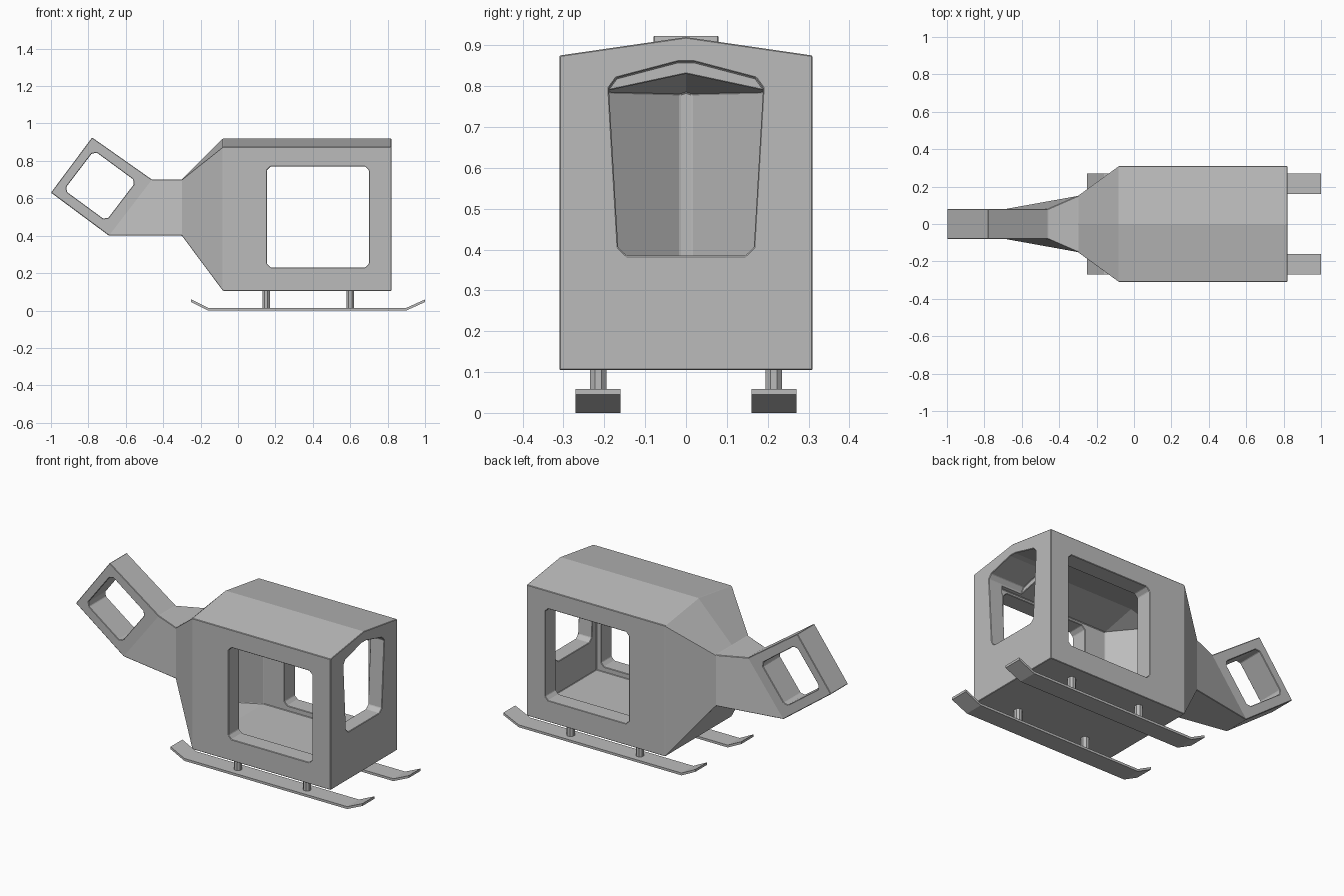
import bpy
import bmesh
import math

cube = bpy.data.objects.get("Cube")
if cube:
    bpy.data.objects.remove(cube)

grey = bpy.data.materials.new("light grey plastic")
grey.use_nodes = True
grey.diffuse_color = (0.5, 0.5, 0.5, 1)
for node in grey.node_tree.nodes:
    if node.type == 'BSDF_PRINCIPLED':
        node.inputs["Base Color"].default_value = (0.5, 0.5, 0.5, 1)


def loft(name, rings):
    """Closed solid skinned through rings with equal point counts."""
    bm = bmesh.new()
    loops = [[bm.verts.new(p) for p in ring] for ring in rings]
    n = len(loops[0])
    for a, b in zip(loops, loops[1:]):
        for i in range(n):
            j = (i + 1) % n
            bm.faces.new((a[i], a[j], b[j], b[i]))
    bm.faces.new(loops[0])
    bm.faces.new(loops[-1])
    bmesh.ops.recalc_face_normals(bm, faces=bm.faces[:])
    mesh = bpy.data.meshes.new(name)
    bm.to_mesh(mesh)
    bm.free()
    mesh.materials.append(grey)
    obj = bpy.data.objects.new(name, mesh)
    bpy.context.collection.objects.link(obj)
    return obj


def section(x_low, x_top, z_low, z_eave, z_peak, half):
    """Five-sided cross-section: flat floor, upright sides, peaked roof."""
    return [(x_low, -half, z_low), (x_low, half, z_low), (x_top, half, z_eave),
            (x_top, 0, z_peak), (x_top, -half, z_eave)]


def side_prism(name, pts, y0, y1):
    return loft(name, [[(x, y, z) for x, z in pts] for y in (y0, y1)])


def chamfered(pts, cut):
    """Replace each corner with two points a short way along its edges."""
    out = []
    for i, p in enumerate(pts):
        for q in (pts[i - 1], pts[(i + 1) % len(pts)]):
            t = cut / math.dist(p, q)
            out.append(tuple(u + (v - u) * t for u, v in zip(p, q)))
    return out


# Fuselage: tail frame, neck and cabin in one skin
fuselage = loft("fuselage", [
    section(-1.0, -0.78, 0.63, 0.925, 0.925, 0.08),
    section(-0.69, -0.46, 0.40, 0.70, 0.70, 0.08),
    section(-0.30, -0.30, 0.40, 0.70, 0.70, 0.15),
    section(-0.08, -0.08, 0.105, 0.875, 0.92, 0.31),
    section(0.82, 0.82, 0.105, 0.875, 0.92, 0.31),
])

# Cabin hollow, with a wedge-shaped rear wall
cavity = loft("cavity_cutter", [
    section(-0.13, -0.13, 0.25, 0.78, 0.785, 0.015),
    section(0.02, 0.02, 0.20, 0.785, 0.83, 0.21),
    section(0.73, 0.73, 0.20, 0.785, 0.83, 0.21),
])

# Openings: side windows, windscreen and tail frame
side_window = side_prism("side_window_cutter", chamfered(
    [(0.155, 0.23), (0.70, 0.23), (0.70, 0.77), (0.155, 0.77)], 0.02), -0.5, 0.5)
tail_hole = side_prism("tail_hole_cutter", chamfered(
    [(-0.93, 0.645), (-0.705, 0.48), (-0.545, 0.69), (-0.77, 0.855)], 0.02), -0.3, 0.3)
screen = chamfered([(-0.165, 0.385), (0.165, 0.385), (0.19, 0.815),
                    (0, 0.865), (-0.19, 0.815)], 0.02)
windscreen = loft("windscreen_cutter", [[(x, y, z) for y, z in screen] for x in (0.6, 1.0)])

cutters = [cavity, side_window, tail_hole, windscreen]
for cutter in cutters:
    cutter.hide_render = True
    mod = fuselage.modifiers.new(cutter.name, 'BOOLEAN')
    mod.operation = 'DIFFERENCE'
    mod.solver = 'EXACT'
    mod.object = cutter
bevel = fuselage.modifiers.new("soft_edges", 'BEVEL')
bevel.width = 0.014
bevel.segments = 1
bevel.limit_method = 'ANGLE'
bevel.angle_limit = math.radians(30)

# Bake the cuts, then drop the cutters
bpy.context.view_layer.update()
graph = bpy.context.evaluated_depsgraph_get()
baked = bpy.data.meshes.new_from_object(fuselage.evaluated_get(graph))
fuselage.modifiers.clear()
fuselage.data = baked
for cutter in cutters:
    bpy.data.objects.remove(cutter)

# Landing skids with upturned ends, each on two short posts
path = [(-0.25, 0.045), (-0.16, 0), (0.90, 0), (1.0, 0.045)]
outline = path + [(x, z + 0.014) for x, z in reversed(path)]
for side, label in ((1, "back"), (-1, "front")):
    side_prism(label + "_skid", outline, side * 0.16, side * 0.27)
    for x, place in ((0.15, "rear"), (0.60, "nose")):
        ring = [(x + 0.022 * math.cos(a), side * 0.215 + 0.022 * math.sin(a))
                for a in (math.tau * (i + 0.5) / 8 for i in range(8))]
        loft(f"{label}_{place}_post", [[(u, v, z) for u, v in ring] for z in (0.01, 0.13)])
